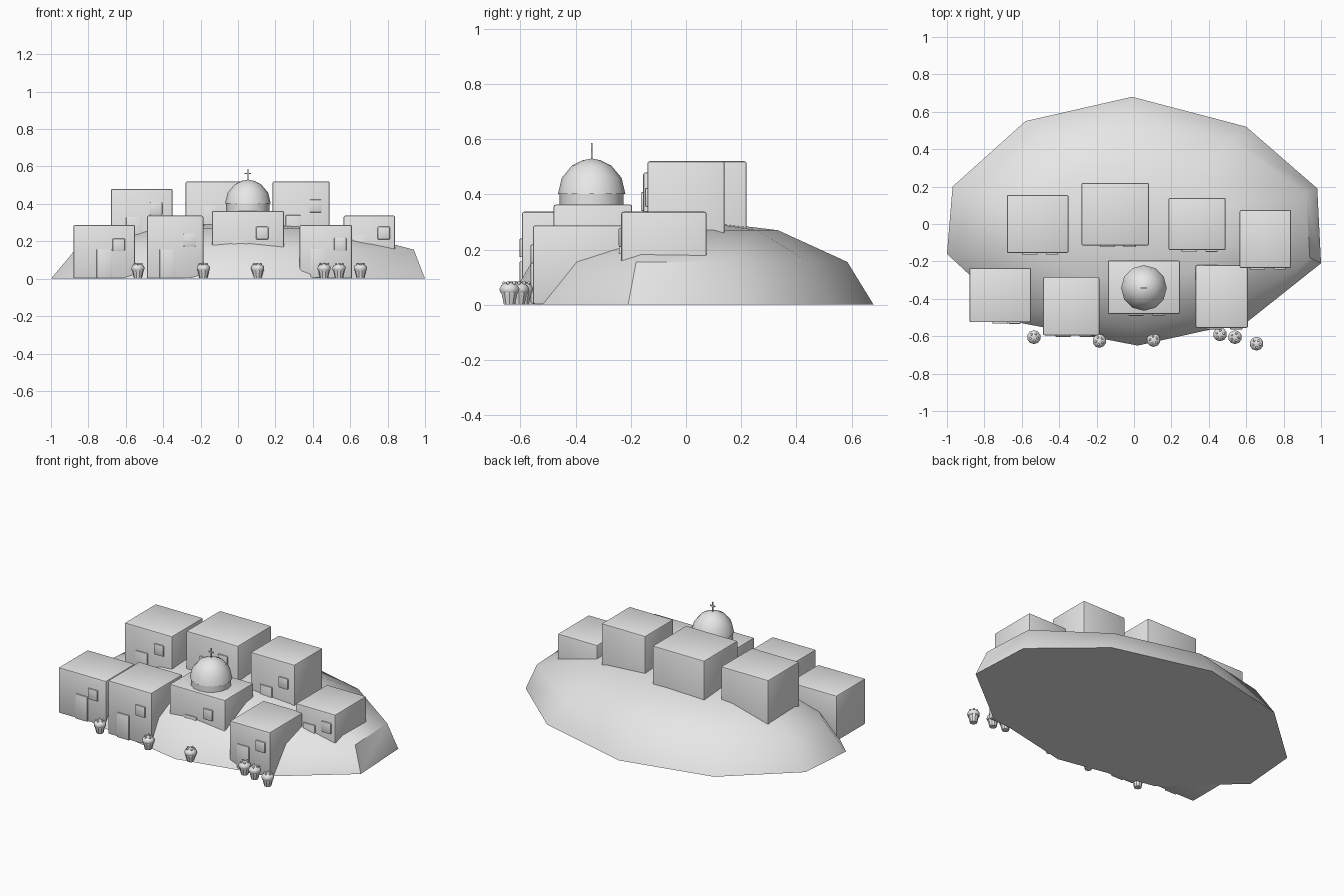
import bpy, bmesh, math
from math import sin, cos, pi, radians
from mathutils import Matrix, Vector

cube = bpy.data.objects.get("Cube")
if cube:
    bpy.data.objects.remove(cube, do_unlink=True)

GREY = (0.8, 0.8, 0.8, 1)
plaster = bpy.data.materials.new("pale_grey")
plaster.use_nodes = True
plaster.diffuse_color = GREY
plaster.node_tree.nodes["Principled BSDF"].inputs["Base Color"].default_value = GREY


def finish(name, bm, angle=30):
    """Turn a bmesh into a named, shaded object."""
    bmesh.ops.recalc_face_normals(bm, faces=bm.faces)
    mesh = bpy.data.meshes.new(name)
    bm.to_mesh(mesh)
    bm.free()
    mesh.materials.append(plaster)
    ob = bpy.data.objects.new(name, mesh)
    bpy.context.collection.objects.link(ob)
    bpy.ops.object.select_all(action='DESELECT')
    ob.select_set(True)
    bpy.context.view_layer.objects.active = ob
    bpy.ops.object.shade_smooth_by_angle(angle=radians(angle))
    return ob


def box(name, x0, x1, y0, y1, z0, z1, bevel=0.0):
    bm = bmesh.new()
    size = Vector((x1 - x0, y1 - y0, z1 - z0))
    mid = Vector((x0 + x1, y0 + y1, z0 + z1)) / 2
    bmesh.ops.create_cube(bm, size=1, matrix=Matrix.Translation(mid) @ Matrix.Diagonal(size.to_4d()))
    if bevel:
        bmesh.ops.bevel(bm, geom=bm.edges[:], offset=bevel, segments=2, profile=0.5, affect='EDGES')
    return finish(name, bm)


def skin(bm, rings, apex=None):
    """Join rings of points with quads, cap the bottom, close the top."""
    loops = [[bm.verts.new(p) for p in ring] for ring in rings]
    n = len(loops[0])
    for a, b in zip(loops, loops[1:]):
        for i in range(n):
            j = (i + 1) % n
            bm.faces.new((a[i], a[j], b[j], b[i]))
    bm.faces.new(loops[0][::-1])
    if apex:
        tip = bm.verts.new(apex)
        for i in range(n):
            bm.faces.new((loops[-1][i], loops[-1][(i + 1) % n], tip))
    else:
        bm.faces.new(loops[-1])


def lathe(bm, x, y, profile, sides, apex_z=None):
    rings = [[(x + r * cos(2 * pi * i / sides), y + r * sin(2 * pi * i / sides), z)
              for i in range(sides)] for r, z in profile]
    skin(bm, rings, (x, y, apex_z) if apex_z else None)


# Hill: uneven ten-sided half dome
outline = [(1.0, -0.21), (0.98, 0.19), (0.6, 0.52), (-0.01, 0.68), (-0.58, 0.55),
           (-0.97, 0.2), (-1.0, -0.16), (-0.6, -0.53), (0.02, -0.65), (0.61, -0.52)]
rings = [[(x, y, 0) for x, y in outline],
         [(x * (0.94 if x > 0.9 else 0.87), y * 0.86, 0.155) for x, y in outline],
         [(x * 0.51, y * 0.49, 0.27) for x, y in outline]]
bm = bmesh.new()
skin(bm, rings, (0, 0, 0.31))
finish("hill", bm, 45)

# Houses: x0, x1, y0, y1, roof height, door top, window bottom
houses = {
    "back_left": (-0.68, -0.35, -0.155, 0.155, 0.48, 0.33, 0.34),
    "back_middle": (-0.28, 0.08, -0.115, 0.22, 0.52, 0.39, 0.37),
    "back_right": (0.185, 0.49, -0.14, 0.14, 0.52, 0.34, 0.355),
    "far_right": (0.565, 0.84, -0.235, 0.075, 0.337, 0.235, 0.21),
    "far_left": (-0.88, -0.55, -0.525, -0.235, 0.287, 0.157, 0.147),
    "front_left": (-0.487, -0.185, -0.595, -0.285, 0.337, 0.157, 0.172),
    "chapel": (-0.14, 0.245, -0.48, -0.195, 0.363, 0.205, 0.21),
    "front_right": (0.33, 0.61, -0.555, -0.22, 0.287, 0.16, 0.15),
}
for name, (x0, x1, y0, y1, top, door, sill) in houses.items():
    box(name + "_house", x0, x1, y0, y1, 0.001, top, 0.008)
    mid = (x0 + x1) / 2
    dx = mid if name == "far_left" else mid - 0.042
    box(name + "_door", dx - 0.041, dx + 0.041, y0 - 0.008, y0 + 0.01,
        max(0.002, door - 0.155), door, 0.003)
    wx = mid + 0.077
    box(name + "_window", wx - 0.033, wx + 0.033, y0 - 0.009, y0 + 0.01, sill, sill + 0.068, 0.005)

# Chapel drum, dome and cross
cx, cy = 0.053, -0.342
bm = bmesh.new()
lathe(bm, cx, cy, [(0.116, 0.35), (0.116, 0.402)], 16)
finish("dome_drum", bm)
bm = bmesh.new()
dome = [(0.122 * cos(radians(a)), 0.402 + 0.126 * sin(radians(a))) for a in (0, 27, 54, 74)]
lathe(bm, cx, cy, dome, 12, 0.53)
finish("dome", bm, 40)
box("cross_post", cx - 0.003, cx + 0.003, cy - 0.003, cy + 0.003, 0.52, 0.587)
box("cross_arm", cx - 0.017, cx + 0.017, cy - 0.003, cy + 0.003, 0.559, 0.566)

# Flower pots along the front
spots = [(-0.535, -0.605), (-0.185, -0.625), (0.105, -0.62),
         (0.46, -0.59), (0.54, -0.605), (0.655, -0.64)]
for n, (x, y) in enumerate(spots, 1):
    bm = bmesh.new()
    lathe(bm, x, y, [(0.021, 0), (0.03, 0.04), (0.033, 0.04), (0.033, 0.048)], 10)
    finish(f"pot_{n}", bm)
    bm = bmesh.new()
    bmesh.ops.create_icosphere(bm, subdivisions=2, radius=0.037,
                               matrix=Matrix.Translation((x, y, 0.055)) @ Matrix.Diagonal((1, 1, 0.72, 1)))
    finish(f"bush_{n}", bm, 40)
    bm = bmesh.new()
    for k in range(5):
        a = 2 * pi * k / 5 + n
        bmesh.ops.create_icosphere(bm, subdivisions=1, radius=0.007, matrix=Matrix.Translation(
            (x + 0.02 * cos(a), y + 0.02 * sin(a), 0.078)))
    finish(f"flowers_{n}", bm, 60)
